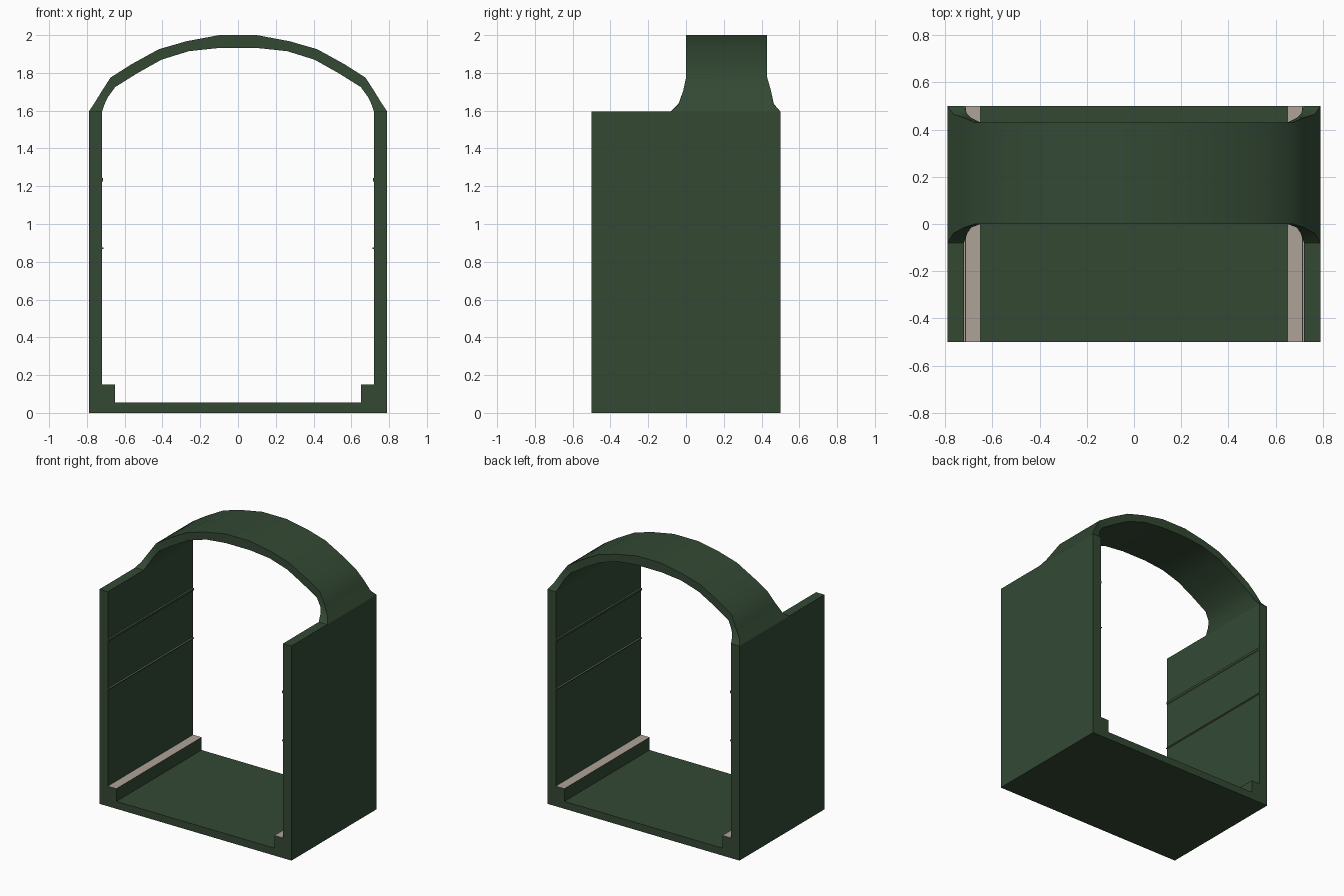
import bpy, bmesh, math

if "Cube" in bpy.data.objects:
    bpy.data.objects.remove(bpy.data.objects["Cube"])


def material(name, rgb):
    m = bpy.data.materials.new(name)
    m.diffuse_color = (*rgb, 1)
    m.use_nodes = True
    m.node_tree.nodes["Principled BSDF"].inputs["Base Color"].default_value = m.diffuse_color
    return m


GREEN = material("dark green", (0.033, 0.066, 0.034))
CREAM = material("warm cream", (0.42, 0.37, 0.31))


def finish(name, bm, mats, smooth=None):
    bmesh.ops.recalc_face_normals(bm, faces=bm.faces[:])
    me = bpy.data.meshes.new(name)
    bm.to_mesh(me)
    bm.free()
    ob = bpy.data.objects.new(name, me)
    bpy.context.collection.objects.link(ob)
    for m in mats:
        me.materials.append(m)
    if smooth:
        bpy.ops.object.select_all(action='DESELECT')
        ob.select_set(True)
        bpy.context.view_layer.objects.active = ob
        bpy.ops.object.shade_smooth_by_angle(angle=math.radians(smooth))
    return ob


def extrude_profile(name, pts, cream_rule=None):
    """Extrude an x-z outline through the whole depth; colour faces by normal rule."""
    bm = bmesh.new()
    face = bm.faces.new([bm.verts.new((x, -0.5, z)) for x, z in pts])
    out = bmesh.ops.extrude_face_region(bm, geom=[face], use_keep_orig=True)
    for v in out["geom"]:
        if isinstance(v, bmesh.types.BMVert):
            v.co.y = 0.5
    bmesh.ops.recalc_face_normals(bm, faces=bm.faces[:])
    for f in bm.faces:
        f.normal_update()
        if cream_rule and cream_rule(f.normal):
            f.material_index = 1
    return finish(name, bm, [GREEN, CREAM])


# side walls and floor as one U-shaped shell
W, I, H, T = 0.79, 0.72, 1.595, 0.055
extrude_profile("walls_and_floor", [(-W, 0), (W, 0), (W, H), (I, H), (I, T),
                                    (-I, T), (-I, H), (-W, H)])

# floor ledges with cream tops, and thin shelf ridges on the inner walls
for s, side in ((-1, "left"), (1, "right")):
    def strip(name, x, z0, z1, rule):
        extrude_profile(f"{side}_{name}", [(s * x, z0), (s * I, z0),
                                           (s * I, z1), (s * x, z1)], rule)
    strip("floor_ledge", 0.65, T, 0.15, lambda n: n.z > 0.9)
    strip("lower_ridge", 0.711, 0.868, 0.876, lambda n: abs(n.z) > 0.9)
    strip("upper_ridge", 0.714, 1.225, 1.243, lambda n: abs(n.z) > 0.9)

# arched handle band: outer x,z / inner x,z / front y / back y, right half
half = [(0.79, 1.595, 0.72, 1.595, -0.08, 0.50),
        (0.765, 1.632, 0.706, 1.635, -0.04, 0.465),
        (0.72, 1.705, 0.69, 1.67, -0.015, 0.45),
        (0.675, 1.775, 0.65, 1.725, 0.0, 0.43),
        (0.565, 1.845, 0.53, 1.80, 0.0, 0.43),
        (0.42, 1.925, 0.405, 1.87, 0.0, 0.43),
        (0.275, 1.967, 0.26, 1.915, 0.0, 0.43),
        (0.10, 2.0, 0.10, 1.932, 0.0, 0.43)]
stations = half + [(-a, b, -c, d, e, f) for a, b, c, d, e, f in reversed(half)]
bm = bmesh.new()
rings = [[bm.verts.new(p) for p in ((ox, yf, oz), (ox, yb, oz), (ix, yb, iz), (ix, yf, iz))]
         for ox, oz, ix, iz, yf, yb in stations]
for a, b in zip(rings, rings[1:]):
    for i in range(4):
        j = (i + 1) % 4
        bm.faces.new((a[i], a[j], b[j], b[i]))
for r in (rings[0], rings[-1]):
    bm.faces.new(r)
finish("arch_band", bm, [GREEN], smooth=40)
